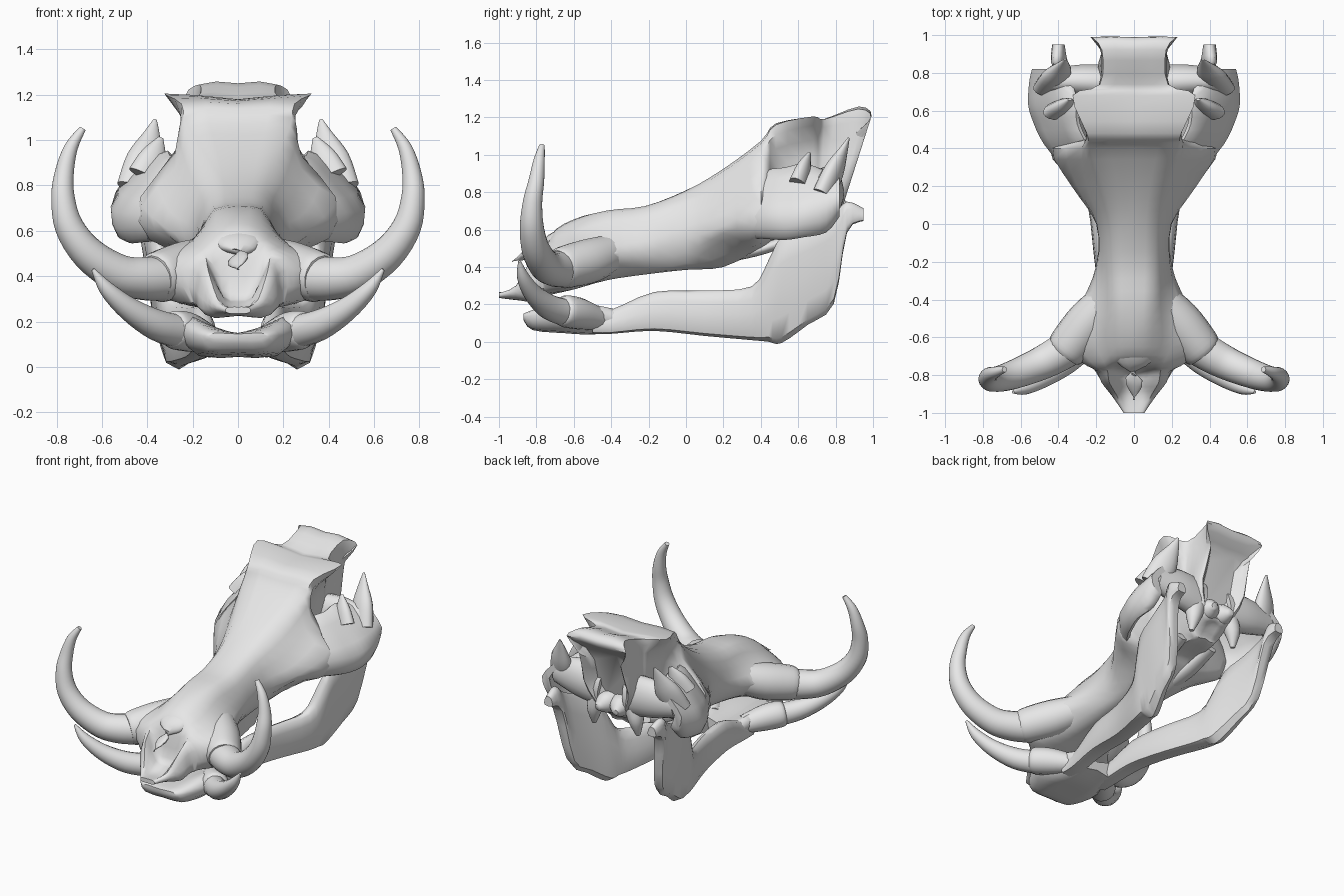
import bpy, bmesh, math
from mathutils import Vector

if "Cube" in bpy.data.objects:
    bpy.data.objects.remove(bpy.data.objects["Cube"], do_unlink=True)

bone = bpy.data.materials.new("bone_grey")
bone.use_nodes = True
bone.diffuse_color = (0.8, 0.8, 0.8, 1)
bone.node_tree.nodes["Principled BSDF"].inputs["Base Color"].default_value = bone.diffuse_color


def catmull(a, b, c, d, t):
    """Point between b and c on a smooth curve through all four."""
    return 0.5 * (2 * b + (c - a) * t + (2 * a - 5 * b + 4 * c - d) * t**2
                  + (3 * b - a - 3 * c + d) * t**3)


def smooth_points(points, steps, closed):
    """Refine a row of points with a curve that passes through each of them."""
    n, out = len(points), []
    pick = (lambda i: points[i % n]) if closed else (lambda i: points[max(0, min(n - 1, i))])
    for i in range(n if closed else n - 1):
        for s in range(steps):
            out.append(catmull(pick(i - 1), pick(i), pick(i + 1), pick(i + 2), s / steps))
    return out if closed else out + [points[-1]]


def loft(name, rings, mirror=False, along=3, around=2):
    """Skin a row of closed rings, cap both ends, and optionally mirror in x."""
    rings = [smooth_points(r, around, True) for r in rings]
    columns = [smooth_points(list(c), along, False) for c in zip(*rings)]
    bm = bmesh.new()
    grid = [[bm.verts.new(p) for p in ring] for ring in zip(*columns)]
    n = len(grid[0])
    for a, b in zip(grid, grid[1:]):
        for i in range(n):
            j = (i + 1) % n
            bm.faces.new((a[i], a[j], b[j], b[i]))
    bm.faces.new(grid[0])
    bm.faces.new(grid[-1])
    bmesh.ops.recalc_face_normals(bm, faces=bm.faces)
    mesh = bpy.data.meshes.new(name)
    bm.to_mesh(mesh)
    bm.free()
    mesh.materials.append(bone)
    obj = bpy.data.objects.new(name, mesh)
    bpy.context.collection.objects.link(obj)
    bpy.ops.object.select_all(action="DESELECT")
    obj.select_set(True)
    bpy.context.view_layer.objects.active = obj
    bpy.ops.object.shade_smooth_by_angle(angle=math.radians(50))
    if mirror:
        obj.modifiers.new("Mirror", "MIRROR").use_clip = False
    return obj


def tube(name, stations, mirror=True, sides=8, flat=1.0):
    """Tapered round horn through stations of (x, y, z, radius)."""
    path = [Vector(s[:3]) for s in stations]
    rings = []
    for i, (p, s) in enumerate(zip(path, stations)):
        d = (path[min(i + 1, len(path) - 1)] - path[max(i - 1, 0)]).normalized()
        u = d.cross(Vector((0.2, 1, 0.1))).normalized()
        if abs(d.y) > 0.9:
            u = d.cross(Vector((0, 0, 1))).normalized()
        v = d.cross(u)
        angles = [math.tau * k / sides for k in range(sides)]
        rings.append([p + s[3] * (u * math.cos(a) + v * flat * math.sin(a)) for a in angles])
    return loft(name, rings, mirror, along=4)


def symmetric_ring(y, half, lean=0.0):
    """Closed ring from a half outline running top centre to bottom centre."""
    full = half + [(-x, z) for x, z in reversed(half[1:-1])]
    return [Vector((x, y + lean * (z - 1.2), z)) for x, z in full]


# Skull: snout, brow, cheek roots and braincase; y, lean, then top, side, bottom
snout = [
    (-1.0, 0, .265, (.03, .265), (.05, .26), (.055, .25), (.05, .24), (.03, .235), .235),
    (-.91, 0, .26, (.05, .265), (.09, .3), (.115, .285), (.11, .25), (.06, .225), .225),
    (-.84, 0, .28, (.06, .3), (.13, .42), (.16, .37), (.17, .26), (.1, .215), .23),
    (-.78, 0, .33, (.07, .34), (.14, .475), (.19, .42), (.19, .28), (.1, .23), .24),
    (-.73, 0, .56, (.08, .55), (.16, .52), (.28, .43), (.23, .29), (.1, .25), .26),
    (-.6, 0, .655, (.1, .63), (.21, .54), (.38, .45), (.31, .3), (.14, .28), .29),
    (-.42, 0, .7, (.1, .69), (.18, .58), (.28, .47), (.19, .36), (.1, .33), .34),
    (-.22, 0, .725, (.11, .71), (.17, .6), (.2, .48), (.15, .39), (.08, .36), .37),
]
braincase = [
    (0, 0, .81, (.12, .79), (.18, .68), (.2, .55), (.15, .42), (.08, .385), .39),
    (.2, 0, .92, (.16, .91), (.25, .76), (.33, .62), (.26, .54), (.12, .4), .42),
    (.4, 0, 1.07, (.23, 1.06), (.28, .93), (.43, .75), (.41, .57), (.14, .5), .5),
    (.48, 0, 1.16, (.25, 1.16), (.22, 1.03), (.19, .85), (.16, .65), (.1, .54), .55),
    (.68, 0, 1.18, (.325, 1.205), (.2, 1.08), (.18, .88), (.15, .68), (.08, .55), .56),
    (.74, .05, 1.18, (.18, 1.19), (.17, 1.08), (.17, .88), (.15, .68), (.08, .58), .58),
    (.91, .25, 1.25, (.17, 1.245), (.16, 1.08), (.19, .88), (.15, .7), (.08, .62), .64),
    (.99, .32, 1.2, (.23, 1.2), (.16, 1.08), (.17, .86), (.12, .73), (.07, .66), .66),
]
rings = []
for y, lean, top, *side, bottom in snout + braincase:
    rings.append(symmetric_ring(y, [(0, top)] + side + [(0, bottom)], lean))
# Hollow at the back of the head
centre = sum(rings[-1], Vector()) / len(rings[-1])
rings.append([centre.lerp(p, 0.65) - Vector((0, 0.07, 0)) for p in rings[-1]])
loft("skull", rings)

# Flared cheek plates below the eye sockets
cheeks = [
    (.26, (.2, .8), (.28, .76), (.345, .65), (.31, .57)),
    (.42, (.29, .9), (.385, .8), (.475, .68), (.44, .565)),
    (.53, (.34, .92), (.43, .82), (.53, .68), (.5, .56)),
    (.63, (.35, .94), (.46, .83), (.56, .7), (.53, .575)),
    (.75, (.38, .91), (.48, .84), (.555, .72), (.52, .6)),
    (.82, (.4, .92), (.47, .86), (.54, .77), (.51, .68)),
]
rings = []
for y, *outer in cheeks:
    inner = [(x - 0.055, z) for x, z in reversed(outer)]
    rings.append([Vector((x, y, z)) for x, z in outer + inner])
loft("cheek_plate", rings, mirror=True)

# Bony processes around the back of the skull
tube("cheek_spike", [(.45, .73, .78, .09), (.41, .79, .91, .085), (.38, .84, 1.02, .04), (.365, .87, 1.09, .008)], flat=.6)
tube("eye_process", [(.41, .6, .84, .08), (.37, .63, .93, .06), (.34, .66, 1.01, .012)], flat=.6)
tube("cheek_root", [(.1, .75, .79, .14), (.28, .76, .81, .13), (.46, .76, .82, .09)], flat=.65)
tube("ear_process", [(.13, .76, .74, .07), (.16, .78, .63, .05), (.17, .77, .53, .015)])
tube("palate_wing", [(.09, .25, .46, .05), (.11, .42, .5, .05), (.12, .62, .57, .04)], flat=.6)
tube("neck_joint", [(.03, .74, .72, .07), (.06, .82, .71, .065), (.07, .88, .7, .02)])

# Nose tip over the nostril opening
tube("nose_tip", [(0, -.55, .61, .1), (0, -.72, .535, .1), (0, -.82, .48, .05), (0, -.93, .43, .006)], mirror=False, flat=.4)

# Upper tusks and their sockets
tube("upper_socket", [(.1, -.36, .49, .09), (.23, -.51, .435, .12), (.34, -.645, .4, .115), (.37, -.68, .392, .1)])
tube("upper_tusk", [(.32, -.64, .39, .098), (.42, -.7, .39, .095), (.53, -.755, .412, .086),
                    (.66, -.805, .5, .075), (.745, -.825, .62, .064), (.772, -.82, .75, .052),
                    (.765, -.8, .86, .042), (.735, -.785, .97, .03), (.685, -.77, 1.05, .015)], sides=10)

# Lower tusks and their sockets
tube("lower_socket", [(.12, -.46, .12, .06), (.21, -.57, .15, .085), (.28, -.65, .165, .085), (.3, -.67, .17, .06)])
tube("lower_tusk", [(.24, -.62, .15, .075), (.36, -.73, .185, .068), (.48, -.815, .255, .052),
                    (.58, -.87, .345, .034), (.64, -.89, .43, .008)])

# Front of the lower jaw, a shallow scoop
chin = [
    (-.87, (0, .145), (.1, .15), (.13, .135), (.1, .12), (0, .12)),
    (-.82, (0, .15), (.14, .17), (.18, .14), (.14, .07), (0, .065)),
    (-.65, (0, .14), (.2, .22), (.26, .15), (.18, .055), (0, .05)),
    (-.5, (0, .13), (.16, .2), (.2, .14), (.14, .045), (0, .045)),
    (-.36, (0, .13), (.13, .17), (.17, .12), (.12, .05), (0, .07)),
]
loft("chin", [symmetric_ring(y, half) for y, *half in chin])

# Jaw branches up to the hinge; y, low x, high x, low z, high z, half width
branches = [
    (-.5, .12, .12, .05, .17, .06),
    (-.4, .13, .13, .05, .165, .05),
    (-.17, .15, .16, .07, .255, .055),
    (.1, .18, .2, .045, .26, .055),
    (.35, .24, .28, .025, .28, .06),
    (.44, .26, .32, .025, .41, .06),
    (.51, .27, .35, .025, .53, .055),
    (.65, .31, .38, .12, .59, .045),
    (.79, .34, .4, .23, .66, .035),
    (.86, .39, .41, .59, .74, .04),
    (.95, .4, .4, .65, .71, .03),
]
rings = []
for y, x0, x1, z0, z1, w in branches:
    xm, zm = (x0 + x1) / 2, (z0 + z1) / 2
    ring = [(x0 - w * 0.9, z0), (x0 + w * 0.9, z0), (xm + w, zm),
            (x1 + w / 2, z1), (x1 - w / 2, z1), (xm - w, zm)]
    rings.append([Vector((x, y, z)) for x, z in ring])
loft("jaw_branch", rings, mirror=True)
